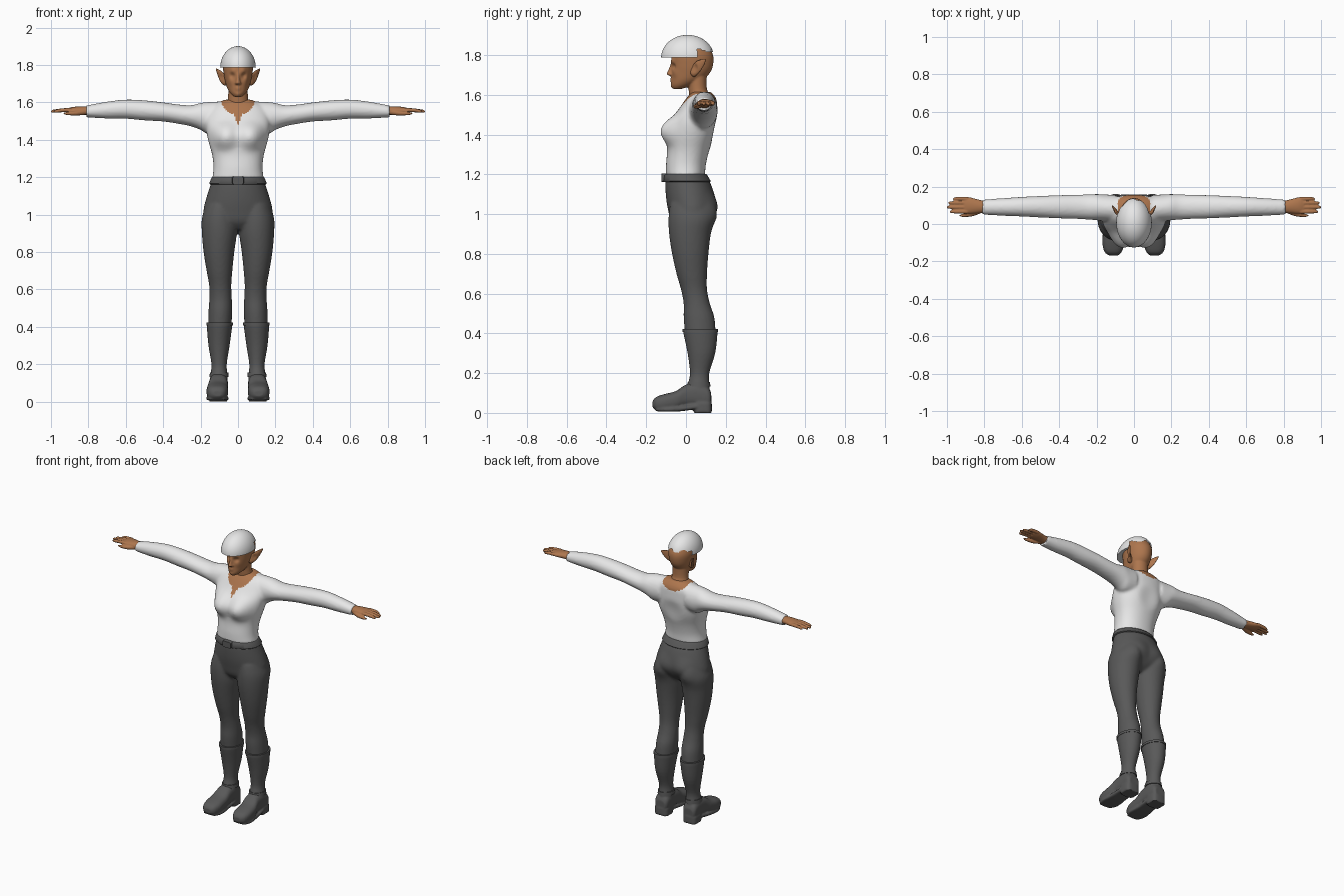
import bpy, bmesh, math
from mathutils import Vector

if "Cube" in bpy.data.objects:
    bpy.data.objects.remove(bpy.data.objects["Cube"])


def material(name, rgb):
    m = bpy.data.materials.new(name)
    m.use_nodes = True
    m.diffuse_color = (*rgb, 1)
    m.node_tree.nodes["Principled BSDF"].inputs["Base Color"].default_value = (*rgb, 1)
    return m


WHITE = material("white cloth", (0.8, 0.8, 0.8))
GREY = material("dark grey", (0.1, 0.1, 0.1))
SKIN = material("brown skin", (0.42, 0.18, 0.075))
AXES = {"x": (0, 1, 2), "y": (1, 0, 2), "z": (2, 0, 1)}


def spline(rows, steps):
    """Smoothly resample rows with a Catmull-Rom curve."""
    out = []
    for i in range(len(rows) - 1):
        four = [rows[max(i - 1, 0)], rows[i], rows[i + 1], rows[min(i + 2, len(rows) - 1)]]
        for s in range(steps):
            t = s / steps
            out.append([b + 0.5 * t * (c - a + t * (2 * a - 5 * b + 4 * c - d + t * (3 * (b - c) + d - a)))
                        for a, b, c, d in zip(*four)])
    return out + [list(rows[-1])]


def loft(bm, axis, rows, side=1, steps=4, power=2.0, n=40):
    """Skin oval sections; a row is position, then low and high on the other two axes."""
    p, q, r = AXES[axis]
    rings = []
    for t, a0, a1, b0, b1 in spline(rows, steps):
        ring = []
        for k in range(n):
            ang = 2 * math.pi * k / n
            u, v = (math.copysign(abs(f) ** (2 / power), f) for f in (math.cos(ang), math.sin(ang)))
            co = Vector((0, 0, 0))
            co[p], co[q], co[r] = t, (a0 + a1) / 2 + u * (a1 - a0) / 2, (b0 + b1) / 2 + v * (b1 - b0) / 2
            co.x *= side
            ring.append(bm.verts.new(co))
        rings.append(ring)
    for lo, hi in zip(rings, rings[1:]):
        for k in range(n):
            bm.faces.new((lo[k], lo[(k + 1) % n], hi[(k + 1) % n], hi[k]))
    bm.faces.new(rings[0])
    bm.faces.new(rings[-1])


def mid(rows):
    """Rows given with one half width become sections centred on x = 0."""
    return [(z, -x, x, y0, y1) for z, x, y0, y1 in rows]


def bump(bm, centre, radius, push):
    """Soft swelling or hollow, repeated on both sides."""
    centres = {(s * centre[0], centre[1], centre[2]) for s in (1, -1)}
    for c in centres:
        for v in bm.verts:
            d = (v.co - Vector(c)).length / radius
            if d < 1:
                v.co += Vector(push) * (1 - d * d) ** 2


def finish(bm, name, mats, voxel=0, smooth=0, rule=None):
    bmesh.ops.recalc_face_normals(bm, faces=bm.faces)
    mesh = bpy.data.meshes.new(name)
    bm.to_mesh(mesh)
    bm.free()
    obj = bpy.data.objects.new(name, mesh)
    bpy.context.collection.objects.link(obj)
    if voxel:
        mod = obj.modifiers.new("Blend", "REMESH")
        mod.mode, mod.voxel_size = "VOXEL", voxel
        mod = obj.modifiers.new("Soften", "SMOOTH")
        mod.factor, mod.iterations = 0.5, smooth
        deps = bpy.context.evaluated_depsgraph_get()
        mesh = bpy.data.meshes.new_from_object(obj.evaluated_get(deps))
        obj.modifiers.clear()
        obj.data = mesh
    mesh.materials.clear()
    for m in mats:
        mesh.materials.append(m)
    for f in mesh.polygons:
        f.use_smooth = True
        f.material_index = int(rule(f.center)) if rule else 0
    mesh.set_sharp_from_angle(angle=math.radians(50))
    return obj


# Shirt: torso and sleeves blended, with bare skin inside the open neckline
bm = bmesh.new()
loft(bm, "z", mid([(1.19, .138, -.1, .095), (1.25, .131, -.1, .1), (1.32, .138, -.095, .117),
                   (1.4, .16, -.1, .145), (1.47, .172, -.08, .156), (1.53, .17, -.035, .157),
                   (1.58, .14, .0, .152), (1.615, .07, .03, .125)]), power=2.2, n=64)
bump(bm, (.075, -.095, 1.425), .1, (0, -.04, 0))
bump(bm, (0, .15, 1.42), .09, (0, -.012, 0))
for side in (1, -1):
    loft(bm, "x", [(.1, .01, .155, 1.43, 1.605), (.16, .015, .158, 1.43, 1.602), (.2, .02, .16, 1.453, 1.597),
                   (.25, .024, .158, 1.472, 1.585), (.32, .028, .156, 1.486, 1.589), (.4, .03, .154, 1.498, 1.6),
                   (.5, .035, .15, 1.504, 1.611), (.6, .04, .145, 1.513, 1.615), (.7, .044, .138, 1.514, 1.604),
                   (.81, .05, .13, 1.52, 1.584)], side)


def neckline(c):
    bottom = .085 if c.y < .07 else .06
    scoop = (c.x / .092) ** 2 + ((c.z - 1.62) / bottom) ** 2 < 1
    return scoop or (c.y < .05 and c.z > 1.48 and abs(c.x) < .35 * (c.z - 1.475))


finish(bm, "shirt", [WHITE, SKIN], .009, 4, neckline)

# Trousers
bm = bmesh.new()
loft(bm, "z", mid([(1.2, .133, -.1, .095), (1.15, .15, -.104, .125), (1.08, .172, -.1, .147),
                   (1.02, .185, -.09, .15), (.96, .18, -.075, .12), (.92, .12, -.04, .07)]), n=56)
for side in (1, -1):
    loft(bm, "z", [(1.05, .012, .17, -.08, .13), (.98, .005, .193, -.088, .145), (.9, .006, .193, -.085, .125),
                   (.8, .02, .184, -.07, .113), (.7, .03, .168, -.048, .106), (.62, .036, .154, -.025, .106),
                   (.55, .033, .153, -.012, .12), (.48, .031, .158, -.012, .143), (.39, .036, .16, -.004, .15)], side)
bump(bm, (.085, .14, 1.03), .1, (0, .016, 0))
finish(bm, "trousers", [GREY], .009, 4)

# Belt and buckle
bm = bmesh.new()
loft(bm, "z", mid([(1.162, .15, -.112, .122), (1.166, .154, -.115, .125), (1.197, .142, -.11, .106),
                   (1.201, .138, -.106, .102)]), steps=1, n=56)
finish(bm, "belt", [GREY])
bm = bmesh.new()
loft(bm, "y", [(-.124, -.03, .03, 1.162, 1.203), (-.1, -.032, .032, 1.16, 1.205)], steps=1, power=6)
finish(bm, "buckle", [GREY])

for side, word in ((1, "left"), (-1, "right")):
    # Boot: shaft, foot and heel, with a cuff and an ankle strap
    bm = bmesh.new()
    loft(bm, "z", [(.42, .03, .167, -.016, .158), (.395, .032, .166, -.012, .158), (.3, .045, .158, .008, .147),
                   (.2, .06, .142, .02, .117), (.14, .056, .148, .01, .118), (.06, .055, .152, .01, .122)], side)
    loft(bm, "y", [(-.168, .085, .135, .028, .06), (-.15, .066, .157, .013, .08), (-.11, .053, .168, .01, .094),
                   (-.05, .053, .166, .016, .11), (0, .054, .156, .03, .142), (.06, .054, .154, .03, .15),
                   (.11, .058, .152, .03, .13), (.127, .07, .14, .04, .1)], side, power=2.6)
    loft(bm, "z", [(0, .056, .156, .04, .13), (.05, .056, .156, .038, .13)], side, power=3.5)
    loft(bm, "y", [(-.15, .07, .154, .008, .028), (-.1, .05, .17, .006, .028), (-.03, .054, .165, .008, .034),
                   (.06, .056, .156, .02, .045)], side, power=4)
    finish(bm, word + "_boot", [GREY], .006, 3)
    bm = bmesh.new()
    loft(bm, "z", [(.408, .027, .169, -.018, .161), (.423, .027, .169, -.019, .161)], side, steps=1)
    loft(bm, "z", [(.132, .05, .153, .004, .123), (.155, .052, .15, .009, .121)], side, steps=1)
    finish(bm, word + "_boot_bands", [GREY])

    # Hand: palm, fingers and thumb
    bm = bmesh.new()
    loft(bm, "x", [(.785, .062, .122, 1.53, 1.577), (.83, .058, .13, 1.535, 1.579), (.88, .055, .143, 1.54, 1.576),
                   (.91, .06, .142, 1.547, 1.569)], side)
    for y, tip in ((.066, .985), (.09, 1.0), (.113, .993), (.135, .968)):
        loft(bm, "x", [(x, y - r, y + r, z - r, z + r) for x, r, z in
                       ((.89, .011, 1.56), (.94, .0105, 1.558), (tip - .01, .008, 1.553), (tip, .004, 1.552))],
             side, n=16)
    loft(bm, "x", [(.81, .062, .09, 1.535, 1.565), (.86, .042, .07, 1.53, 1.556), (.91, .037, .056, 1.532, 1.55),
                   (.932, .041, .05, 1.537, 1.545)], side, n=20)
    finish(bm, word + "_hand", [SKIN], .004, 2)

    # Pointed ear
    bm = bmesh.new()
    loft(bm, "x", [(.06, .02, .058, 1.69, 1.75), (.078, .024, .062, 1.692, 1.758), (.095, .045, .08, 1.712, 1.773),
                   (.109, .072, .096, 1.745, 1.78), (.12, .098, .103, 1.777, 1.783)], side, n=24)
    bump(bm, (.092, .03, 1.735), .035, (0, .016, 0))
    finish(bm, word + "_ear", [SKIN], .004, 2)

# Head with nose, and neck
bm = bmesh.new()
loft(bm, "z", mid([(1.63, .02, -.066, -.02), (1.648, .04, -.074, .035), (1.675, .057, -.073, .085),
                   (1.71, .068, -.073, .12), (1.75, .076, -.074, .136), (1.8, .08, -.072, .136),
                   (1.85, .066, -.055, .108), (1.88, .035, -.025, .07)]), n=72, steps=6)
bump(bm, (.032, -.068, 1.742), .024, (0, .013, 0))
bump(bm, (.03, -.07, 1.768), .028, (0, -.006, 0))
bump(bm, (.045, -.055, 1.71), .03, (.0, -.005, 0))
bump(bm, (0, -.075, 1.675), .022, (0, -.007, 0))
bump(bm, (0, -.075, 1.642), .02, (0, -.004, 0))
loft(bm, "z", mid([(1.694, .012, -.08, -.05), (1.702, .017, -.096, -.05), (1.715, .012, -.094, -.05),
                   (1.74, .009, -.083, -.05), (1.765, .01, -.075, -.05)]), n=24)
loft(bm, "z", mid([(1.54, .08, .01, .14), (1.59, .062, .016, .125), (1.63, .053, .013, .105),
                   (1.7, .053, .01, .105)]))
finish(bm, "head_and_neck", [SKIN], .005, 3)

# Cap: dome with a flat brim in front, cut higher behind the ears
bm = bmesh.new()
bmesh.ops.create_uvsphere(bm, u_segments=64, v_segments=48, radius=1)
for v in bm.verts:
    v.co = Vector((v.co.x * .095, v.co.y * .133 + .008, v.co.z * .115 + 1.786))
cut = bmesh.ops.bisect_plane(bm, geom=bm.verts[:] + bm.edges[:] + bm.faces[:], plane_co=(0, 0, 1.787),
                             plane_no=(0, 0, -1), clear_outer=True)
rim = [e for e in cut["geom_cut"] if isinstance(e, bmesh.types.BMEdge)]
bmesh.ops.edgeloop_fill(bm, edges=rim)
low = [f for f in bm.faces if len(f.verts) < 5 and f.calc_center_median().y > .055
       and f.calc_center_median().z < 1.822 + .01 * math.sin(f.calc_center_median().x * 90)]
bmesh.ops.delete(bm, geom=low, context="FACES")
under = [f for f in bm.faces if len(f.verts) > 8]
half = bmesh.ops.bisect_plane(bm, geom=under + [e for f in under for e in f.edges] + [v for f in under for v in f.verts],
                              plane_co=(0, .055, 0), plane_no=(0, 1, 0), clear_outer=False)
bmesh.ops.delete(bm, geom=[f for f in bm.faces if abs(f.normal.z) > .99 and f.calc_center_median().z < 1.79
                           and f.calc_center_median().y > .055], context="FACES")
finish(bm, "cap", [WHITE])
